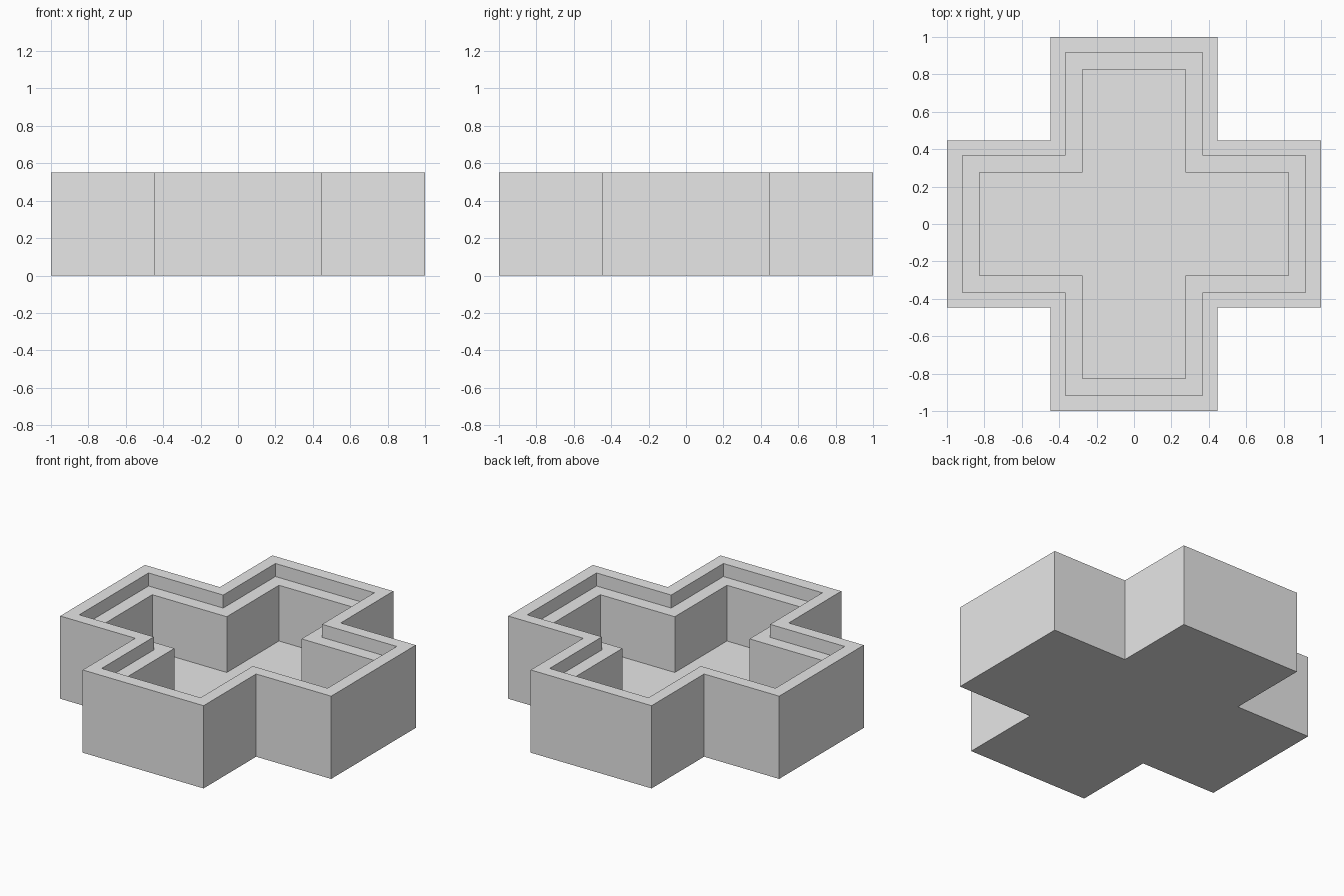
import bpy
import bmesh

cube = bpy.data.objects.get("Cube")
if cube:
    bpy.data.objects.remove(cube, do_unlink=True)

# Heights of the tray
TOP, LEDGE, FLOOR = 0.552, 0.465, 0.093

# Single grey material
grey = bpy.data.materials.new("light_grey")
grey.use_nodes = True
colour = (0.8, 0.8, 0.8, 1)
grey.diffuse_color = colour
grey.node_tree.nodes["Principled BSDF"].inputs["Base Color"].default_value = colour


def cross_outline(reach, half):
    """Twelve corners of a plus shape, counter-clockwise."""
    points = []
    x_axis, y_axis = (1, 0), (0, 1)
    for _ in range(4):
        for a, b in ((reach, -half), (reach, half), (half, half)):
            points.append((a * x_axis[0] + b * y_axis[0],
                           a * x_axis[1] + b * y_axis[1]))
        x_axis, y_axis = y_axis, (-x_axis[0], -x_axis[1])
    return points


# Loops running up the outside, over the rim and down the stepped inside
outer, rim, inner = (1.0, 0.446), (0.916, 0.365), (0.826, 0.276)
steps = [(outer, 0), (outer, TOP), (rim, TOP),
         (rim, LEDGE), (inner, LEDGE), (inner, FLOOR)]

bm = bmesh.new()
loops = [[bm.verts.new((x, y, z)) for x, y in cross_outline(*size)]
         for size, z in steps]
for low, high in zip(loops, loops[1:]):
    for i in range(len(low)):
        j = (i + 1) % len(low)
        bm.faces.new((low[i], low[j], high[j], high[i]))

# Underside and inside floor
bm.faces.new(loops[0][::-1])
bm.faces.new(loops[-1])
bmesh.ops.recalc_face_normals(bm, faces=bm.faces)

mesh = bpy.data.meshes.new("cross_tray")
bm.to_mesh(mesh)
bm.free()
mesh.materials.append(grey)
tray = bpy.data.objects.new("cross_tray", mesh)
bpy.context.collection.objects.link(tray)
